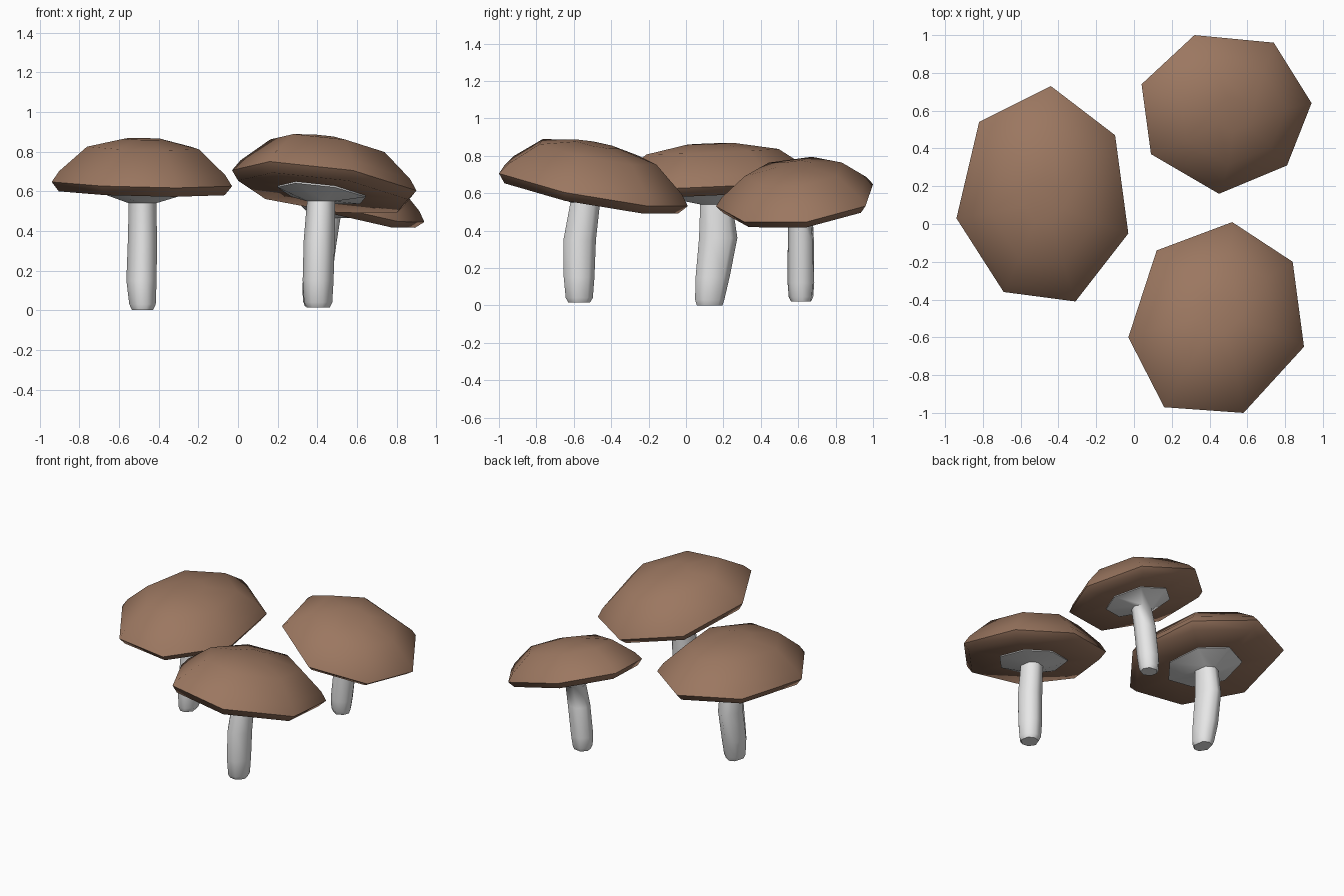
import bpy, bmesh, math
from mathutils import Vector

if "Cube" in bpy.data.objects:
    bpy.data.objects.remove(bpy.data.objects["Cube"])


def material(name, rgb):
    m = bpy.data.materials.new(name)
    m.diffuse_color = (*rgb, 1)
    m.use_nodes = True
    m.node_tree.nodes["Principled BSDF"].inputs["Base Color"].default_value = m.diffuse_color
    return m


BROWN = material("cap_brown", (0.33, 0.185, 0.118))
WHITE = material("stem_white", (0.8, 0.8, 0.8))


def loft(name, rings, mat, angle):
    """Skin a stack of equal-length rings and close both ends."""
    bm = bmesh.new()
    loops = [[bm.verts.new(p) for p in ring] for ring in rings]
    n = len(loops[0])
    for a, b in zip(loops, loops[1:]):
        for i in range(n):
            j = (i + 1) % n
            bm.faces.new((a[i], a[j], b[j], b[i]))
    bm.faces.new(loops[0])
    bm.faces.new(loops[-1])
    bmesh.ops.recalc_face_normals(bm, faces=bm.faces[:])
    me = bpy.data.meshes.new(name)
    bm.to_mesh(me)
    bm.free()
    me.materials.append(mat)
    ob = bpy.data.objects.new(name, me)
    bpy.context.collection.objects.link(ob)
    bpy.ops.object.select_all(action='DESELECT')
    ob.select_set(True)
    bpy.context.view_layer.objects.active = ob
    bpy.ops.object.shade_smooth_by_angle(angle=math.radians(angle))
    return ob


# cap profile: (outline scale, height along the tilted axis)
CAP = [(0.3, -0.04), (0.92, -0.047), (1.0, 0.0), (0.92, 0.055),
       (0.62, 0.18), (0.22, 0.222)]


def mushroom(name, centre, slope, hs, outline, path):
    c = Vector(centre)
    normal = Vector((-slope[0], -slope[1], 1)).normalized()
    spokes = [Vector((x - c.x, y - c.y, 0)) for x, y in outline]
    for d in spokes:
        d.z = slope[0] * d.x + slope[1] * d.y

    def cap_ring(s, h):
        return [c + d * s + normal * h * hs for d in spokes]

    # tilted seven-sided cap
    loft(name + "_cap", [cap_ring(s, h) for s, h in CAP], BROWN, 60)

    # bent stem that flares into the gill disc below the cap
    rings = []
    for x, y, z, rx, ry in path:
        ring = []
        for d in spokes:
            a = math.atan2(d.y, d.x)
            ring.append(Vector((x + rx * math.cos(a), y + ry * math.sin(a), z)))
        rings.append(ring)
    rings.append(cap_ring(0.48, -0.05))
    rings.append(cap_ring(0.46, -0.03))
    loft(name + "_stem", rings, WHITE, 60)


mushroom("left_mushroom", (-0.48, 0.13, 0.642), (-0.02, 0.04), 1.0,
         [(-0.44, 0.73), (-0.10, 0.47), (-0.03, -0.05), (-0.31, -0.41),
          (-0.69, -0.36), (-0.94, 0.03), (-0.82, 0.54)],
         [(-0.48, 0.125, 0.0, 0.055, 0.07), (-0.48, 0.125, 0.03, 0.07, 0.08),
          (-0.485, 0.14, 0.15, 0.08, 0.093), (-0.48, 0.17, 0.36, 0.077, 0.105),
          (-0.48, 0.16, 0.54, 0.073, 0.088)])

mushroom("front_mushroom", (0.42, -0.52, 0.638), (-0.12, -0.18), 1.03,
         [(0.52, 0.01), (0.84, -0.20), (0.90, -0.65), (0.58, -1.0),
          (0.16, -0.97), (-0.03, -0.60), (0.12, -0.14)],
         [(0.405, -0.572, 0.015, 0.06, 0.06), (0.405, -0.572, 0.04, 0.073, 0.075),
          (0.405, -0.573, 0.15, 0.08, 0.085), (0.41, -0.57, 0.35, 0.08, 0.09),
          (0.42, -0.54, 0.55, 0.073, 0.082)])

mushroom("back_mushroom", (0.48, 0.6, 0.565), (-0.27, 0.10), 0.85,
         [(0.32, 1.0), (0.74, 0.96), (0.94, 0.64), (0.81, 0.31),
          (0.45, 0.16), (0.09, 0.37), (0.04, 0.74)],
         [(0.39, 0.617, 0.02, 0.055, 0.055), (0.39, 0.617, 0.045, 0.065, 0.068),
          (0.395, 0.617, 0.12, 0.074, 0.074), (0.42, 0.617, 0.33, 0.076, 0.073),
          (0.447, 0.615, 0.465, 0.07, 0.068)])
